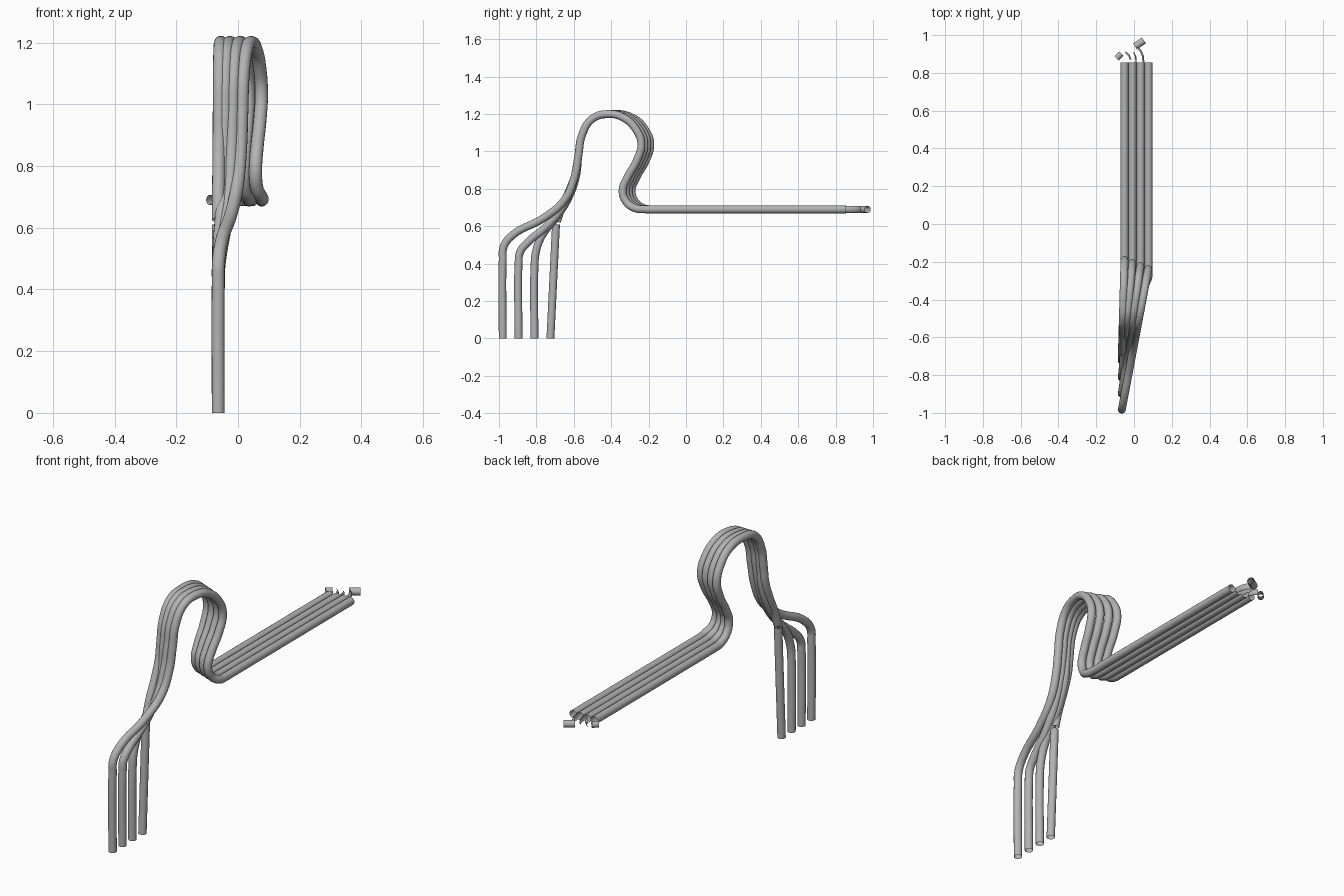
import bpy
from math import cos, sin, pi
from mathutils import Vector

cube = bpy.data.objects.get("Cube")
if cube:
    bpy.data.objects.remove(cube, do_unlink=True)

# One plain metal colour
metal = bpy.data.materials.new("grey metal")
metal.use_nodes = True
GREY = (0.45, 0.45, 0.45, 1)
metal.diffuse_color = GREY
metal.node_tree.nodes["Principled BSDF"].inputs["Base Color"].default_value = GREY

RADIUS = 0.021
RUN_Z = 0.69


def finish(obj):
    bpy.ops.object.select_all(action='DESELECT')
    obj.select_set(True)
    bpy.context.view_layer.objects.active = obj
    return obj


def tube(name, points, radius=RADIUS):
    """Open-ended round tube along a smooth path."""
    curve = bpy.data.curves.new(name, 'CURVE')
    curve.dimensions = '3D'
    curve.bevel_depth = radius
    curve.bevel_resolution = 6
    curve.resolution_u = 8
    curve.use_fill_caps = False
    spline = curve.splines.new('BEZIER')
    spline.bezier_points.add(len(points) - 1)
    for bp, p in zip(spline.bezier_points, points):
        bp.co = p
        bp.handle_left_type = bp.handle_right_type = 'AUTO'
    curve.materials.append(metal)
    obj = bpy.data.objects.new(name, curve)
    bpy.context.collection.objects.link(obj)
    finish(obj)
    bpy.ops.object.convert(target='MESH')
    bpy.ops.object.shade_smooth_by_angle()


def shell(name, path, start, end, radius=RADIUS):
    """Open partial tube: an arc of the section swept along a flat path."""
    verts, faces, n = [], [], 8
    for i, p in enumerate(path):
        a, b = Vector(path[max(i - 1, 0)]), Vector(path[min(i + 1, len(path) - 1)])
        d = (b - a).normalized()
        side = Vector((d.y, -d.x, 0))
        for k in range(n + 1):
            t = start + (end - start) * k / n
            verts.append(Vector(p) + radius * (side * cos(t) + Vector((0, 0, sin(t)))))
    for i in range(len(path) - 1):
        for k in range(n):
            q = i * (n + 1) + k
            faces.append((q, q + 1, q + n + 2, q + n + 1))
    mesh = bpy.data.meshes.new(name)
    mesh.from_pydata(verts, [], faces)
    mesh.materials.append(metal)
    obj = bpy.data.objects.new(name, mesh)
    bpy.context.collection.objects.link(obj)
    finish(obj)
    bpy.ops.object.shade_smooth_by_angle()


# Shared hump profile (y, z), with the second half shifted per pipe
rise = [(-0.575, 0.98), (-0.555, 1.09), (-0.50, 1.175), (-0.41, 1.2)]
fall = [(-0.31, 1.18), (-0.245, 1.12), (-0.215, 1.04), (-0.24, 0.95), (-0.29, 0.86),
        (-0.315, 0.79), (-0.295, 0.73), (-0.25, 0.697), (-0.19, RUN_Z), (-0.15, RUN_Z)]

# Lower bends (y, z) that fan out into four legs
fans = [
    [(-0.98, 0), (-0.98, 0.42), (-0.975, 0.49), (-0.93, 0.55), (-0.76, 0.645), (-0.65, 0.74), (-0.597, 0.86)],
    [(-0.895, 0), (-0.895, 0.40), (-0.888, 0.46), (-0.85, 0.51), (-0.74, 0.605), (-0.65, 0.72), (-0.597, 0.86)],
    [(-0.81, 0), (-0.81, 0.38), (-0.803, 0.46), (-0.77, 0.55), (-0.70, 0.64), (-0.635, 0.74), (-0.59, 0.86)],
    [(-0.69, 0.625), (-0.665, 0.70), (-0.62, 0.80), (-0.588, 0.89)],
]
run_x = [0.077, 0.035, -0.008, -0.05]
leg_x = -0.064

for i, (fan, x_end) in enumerate(zip(fans, run_x)):
    shift = -0.024 + 0.016 * i
    y0, y1 = fan[0][0], -0.21 + shift
    profile = fan + rise + [(y + shift, z) for y, z in fall] + [(0.855, RUN_Z)]
    path = []
    for j, (y, z) in enumerate(profile):
        # The hump leans in a flat plane, then the run goes straight back
        f = min((y - y0) / (y1 - y0), 1)
        if j >= len(profile) - 4:
            f = 1
        path.append((leg_x + (x_end - leg_x) * f, y, z))
    tube(f"pipe_{i + 1}", path)

# Separate slanted leg below the last pipe
tube("slanted_leg", [(leg_x, -0.725, 0), (leg_x, -0.695, 0.61)])

# Short loose tube ends and broken elbow shells behind the runs
tube("large_tube_end", [(0.005, 0.94, RUN_Z), (0.053, 0.972, RUN_Z)], 0.019)
tube("small_tube_end", [(-0.092, 0.878, RUN_Z), (-0.068, 0.902, RUN_Z)], 0.016)
shell("elbow_shell_large", [(0.034, 0.855, RUN_Z), (0.032, 0.885, RUN_Z),
                            (0.022, 0.908, RUN_Z), (0.005, 0.925, RUN_Z)], -pi / 3, pi / 3)
shell("elbow_shell_small", [(-0.03, 0.865, RUN_Z), (-0.038, 0.885, RUN_Z),
                            (-0.055, 0.90, RUN_Z)], -pi / 3, pi / 3, 0.018)
shell("elbow_shell_middle", [(-0.008, 0.855, RUN_Z), (-0.008, 0.88, RUN_Z),
                             (-0.018, 0.90, RUN_Z)], -pi / 4, pi / 4)
